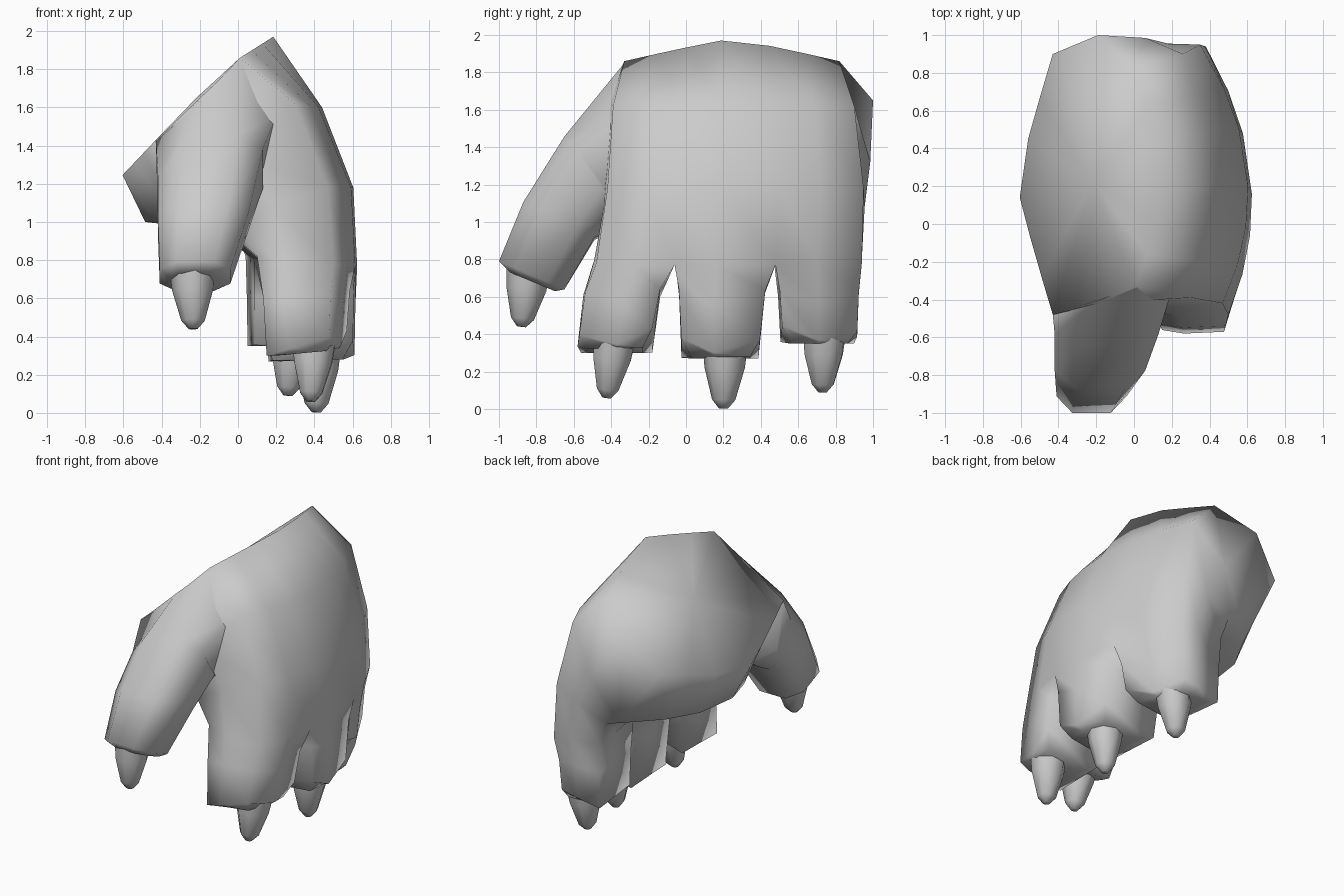
import bpy, bmesh
from math import cos, sin, pi
from mathutils import Vector

if "Cube" in bpy.data.objects:
    bpy.data.objects.remove(bpy.data.objects["Cube"])

COLS = [-1, -.7, -.41, -.10, .35, .67, 1]   # columns across the hand; 2 and 4 are finger gaps


def finish(name, bm, angle=75):
    bmesh.ops.remove_doubles(bm, verts=bm.verts, dist=1e-4)
    bmesh.ops.recalc_face_normals(bm, faces=bm.faces)
    me = bpy.data.meshes.new(name)
    bm.to_mesh(me)
    bm.free()
    ob = bpy.data.objects.new(name, me)
    bpy.context.collection.objects.link(ob)
    bpy.ops.object.select_all(action='DESELECT')
    ob.select_set(True)
    bpy.context.view_layer.objects.active = ob
    bpy.ops.object.shade_smooth_by_angle(angle=angle * pi / 180)
    return ob


def bridge(bm, a, b):
    n = len(a)
    for i in range(n):
        j = (i + 1) % n
        bm.faces.new((a[i], a[j], b[j], b[i]))


def fan(bm, ring, offset=Vector()):
    c = bm.verts.new(sum((v.co for v in ring), Vector()) / len(ring) + offset)
    for i, v in enumerate(ring):
        bm.faces.new((v, ring[(i + 1) % len(ring)], c))


def row(xm, zm, xe, ze, y0, y1, skew, power=2):
    # row of points across the hand: middle and end heights, y range
    return [Vector((xm + (xe - xm) * abs(s) ** power - skew * s, (y0 + y1) / 2 + (y1 - y0) / 2 * s,
                    zm + (ze - zm) * abs(s) ** power)) for s in COLS]


# hand: tilted rings from the wrist cap to the finger roots
bm = bmesh.new()
back = [(.20, 1.98, .01, 1.86, -.33, .82, 0, 1.1), (.44, 1.60, .28, 1.62, -.39, .90, .02),
        (.60, 1.18, .41, 1.18, -.42, .95, .06), (.62, .77, .44, .78, -.48, .94, .06)]
palm = [(-.62, 1.23, -.43, 1.43, -.48, .90, 0, 1.1), (-.49, 1.00, -.12, 1.01, -.44, .92, 0),
        (-.14, .96, -.02, .98, -.44, .92, 0), (.10, .80, .07, .82, -.47, .92, .03)]
sides = [(-.19, 1.65, -.42, 1.0), (.06, 1.32, -.42, .985), (.18, 1.08, -.44, .955), (.24, .8, -.49, .94)]
rings = []
for b, p, (sx, sz, s0, s1) in zip(back, palm, sides):
    pts = row(*b) + [Vector((sx, s1, sz))] + row(*p)[::-1] + [Vector((sx, s0, sz))]
    rings.append([bm.verts.new(v) for v in pts])
for a, b in zip(rings, rings[1:]):
    bridge(bm, a, b)
fan(bm, rings[0], Vector((-.01, 0, .02)))

# fingers grow from shared points of the last ring
# (first column, y centre, half width, x range, bottom height at back and palm)
root = rings[-1]
fingers = [(0, -.38, .20, .15, .57, .35, .30), (2, .185, .21, .16, .61, .30, .27),
           (4, .71, .205, .05, .50, .37, .35)]
for start, yc, hw, x0, x1, zback, zpalm in fingers:
    ring = root[start:start + 3] + ([root[7]] if start == 4 else [])
    ring += [root[14 - k] for k in range(start + 2, start - 1, -1)]
    ring += [root[15]] if start == 0 else []
    base = [v.co.copy() for v in ring]
    ylo, yhi = min(v.y for v in base), max(v.y for v in base)
    xlo, xhi = min(v.x for v in base), max(v.x for v in base)
    prev = ring
    for f, zb, zp, sc in ((.65, .56, .60, 1), (1, zback, zpalm, 1), (1, zback - .02, zpalm, .75)):
        new = []
        for v in base:
            ty = (v.y - ylo) / (yhi - ylo) * 2 - 1
            tx = (v.x - xlo) / (xhi - xlo)
            t = Vector(((x0 + x1) / 2 + (tx - .5) * (x1 - x0) * sc, yc + ty * hw * sc, 0))
            q = v.lerp(t, f)
            q.z = zp + (zb - zp) * tx + (.08 * ty * ty * tx if sc == 1 else 0)
            new.append(bm.verts.new(q))
        bridge(bm, prev, new)
        prev = new
    fan(bm, prev)
finish("hand", bm, 100)

# thumb: loft from the hand's front wall, then rounded-square rings
# (outer y,z / inner y,z / x range / slant)
bm = bmesh.new()
wall = [(.20, -.35, 1.55), (.015, -.33, 1.85), (-.20, -.41, 1.65), (-.43, -.48, 1.425),
        (-.42, -.42, 1.10), (-.30, -.30, 1.02), (-.05, -.30, 1.0), (.10, -.35, 1.08)]
shape = [(1, .5), (.55, 1), (-.55, 1), (-1, .5), (-1, -.5), (-.55, -1), (.55, -1), (1, -.5)]
prev = [bm.verts.new(p) for p in wall]
fan(bm, prev, Vector((0, .1, 0)))
for oy, oz, iy, iz, x0, x1, sl in [(-.65, 1.42, -.38, 1.0, -.42, .13, .25),
                                   (-.87, 1.10, -.49, .91, -.42, .06, .05),
                                   (-1.0, .79, -.65, .64, -.41, -.04, 0),
                                   (-.94, .73, -.70, .63, -.36, -.09, 0)]:
    ring = []
    for u, v in shape:
        t = (v + 1) / 2
        x = (x0 + x1) / 2 + u * (x1 - x0) / 2
        ring.append(bm.verts.new((x, iy + (oy - iy) * t,
                                  iz + (oz - iz) * t + sl * (x - (x0 + x1) / 2))))
    bridge(bm, prev, ring)
    prev = ring
fan(bm, prev)
finish("thumb", bm)


# claws: blunt tapered cones
def claw(name, base, tip, r=.12):
    bm = bmesh.new()
    base, tip = Vector(base), Vector(tip)
    q = (tip - base).to_track_quat('Z', 'Y')
    prev = None
    for t, k in ((0, 1), (.35, .9), (.86, .52), (1, .2)):
        c = base.lerp(tip, t)
        ring = [bm.verts.new(c + q @ Vector((cos(i * pi / 4) * r * k, sin(i * pi / 4) * r * k, 0)))
                for i in range(8)]
        if prev:
            bridge(bm, prev, ring)
        else:
            fan(bm, ring)
        prev = ring
    fan(bm, prev)
    finish(name, bm, 60)


claw("index_claw", (.40, -.38, .38), (.38, -.425, .06))
claw("middle_claw", (.42, .21, .34), (.41, .20, .003))
claw("little_claw", (.29, .74, .40), (.26, .73, .09))
claw("thumb_claw", (-.24, -.84, .75), (-.235, -.88, .44))
